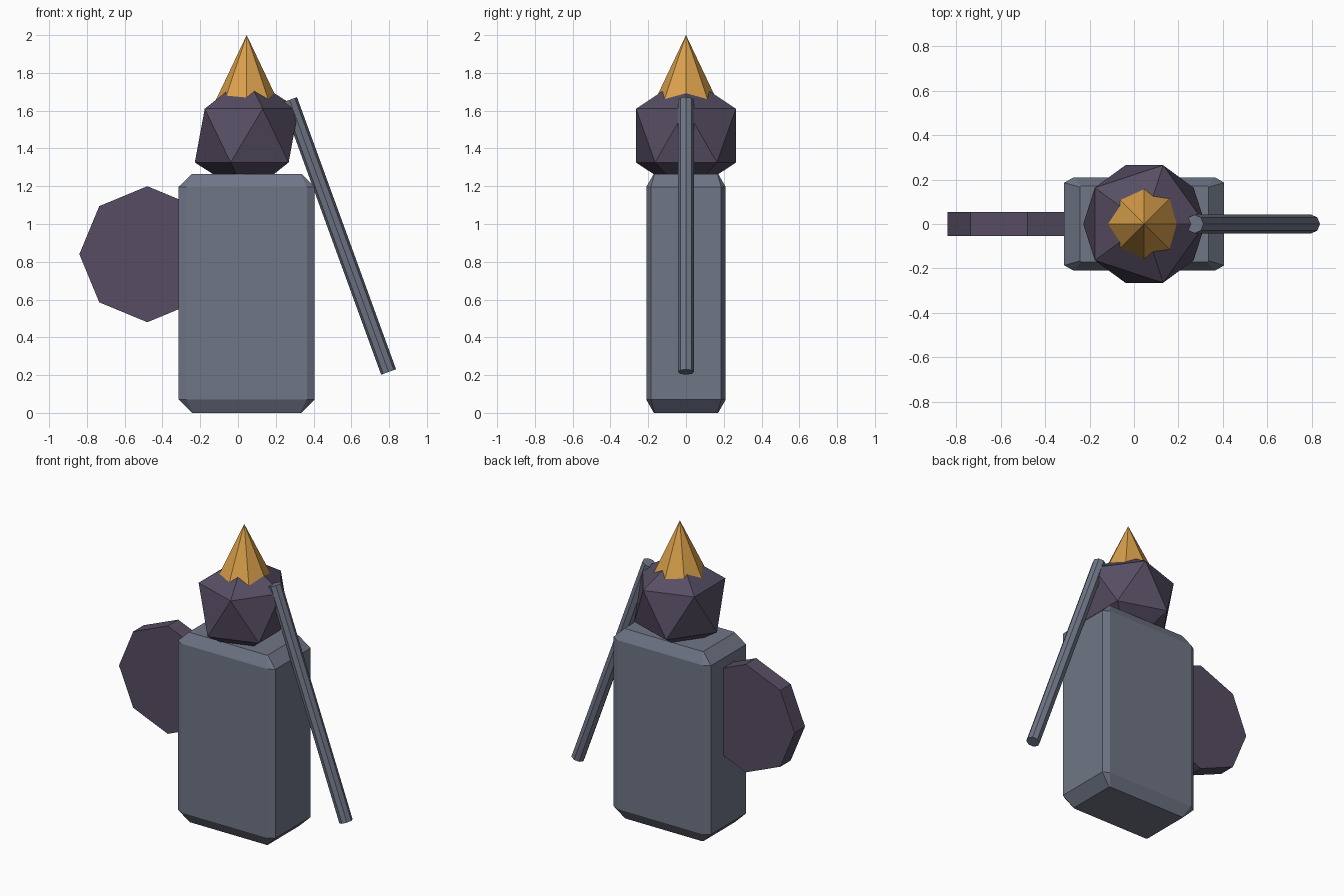
import bpy, bmesh
from math import radians
from mathutils import Matrix, Vector

if "Cube" in bpy.data.objects:
    bpy.data.objects.remove(bpy.data.objects["Cube"])


def material(name, rgb):
    m = bpy.data.materials.new(name)
    m.diffuse_color = (*rgb, 1)
    m.use_nodes = True
    m.node_tree.nodes["Principled BSDF"].inputs["Base Color"].default_value = m.diffuse_color
    return m


STEEL = material("steel", (0.16, 0.18, 0.24))
PURPLE = material("dark_purple", (0.095, 0.075, 0.125))
GOLD = material("gold", (0.70, 0.35, 0.07))


def make(name, bm, mat):
    bmesh.ops.recalc_face_normals(bm, faces=bm.faces[:])
    me = bpy.data.meshes.new(name)
    bm.to_mesh(me)
    bm.free()
    me.materials.append(mat)
    ob = bpy.data.objects.new(name, me)
    bpy.context.collection.objects.link(ob)
    return ob


def prism(name, mat, r1, r2, depth, loc, axis="Z", angle=0):
    """Eight-sided cylinder or cone, turned about one axis."""
    bm = bmesh.new()
    bmesh.ops.create_cone(bm, cap_ends=True, segments=8, radius1=r1, radius2=r2, depth=depth)
    # put a corner exactly on the x axis
    v = max(bm.verts, key=lambda v: v.co.xy.length).co
    turn = Matrix.Rotation(-Vector((1, 0)).angle_signed(v.xy, 0) * -1, 4, "Z")
    bm.transform(Matrix.Translation(loc) @ Matrix.Rotation(radians(angle), 4, axis) @ turn)
    return make(name, bm, mat)


# body: chamfered block, corners cut less along the upright edges
def ring(bm, hx, hy, cx, cy, z):
    pts = []
    for sx, sy in ((1, 1), (-1, 1), (-1, -1), (1, -1)):
        a, b = (sx * hx, sy * (hy - cy)), (sx * (hx - cx), sy * hy)
        pts += [a, b] if sx * sy > 0 else [b, a]
    return [bm.verts.new((x + 0.046, y, z)) for x, y in pts]


bm = bmesh.new()
rings = [ring(bm, 0.29, 0.17, 0.006, 0.004, 0), ring(bm, 0.36, 0.21, 0.042, 0.024, 0.07),
         ring(bm, 0.36, 0.21, 0.042, 0.024, 1.197), ring(bm, 0.29, 0.17, 0.006, 0.004, 1.266)]
for a, b in zip(rings, rings[1:]):
    for i in range(8):
        j = (i + 1) % 8
        bm.faces.new((a[i], a[j], b[j], b[i]))
bm.faces.new(rings[0])
bm.faces.new(rings[-1])
make("body", bm, STEEL)

# head: twenty-sided ball
bm = bmesh.new()
bmesh.ops.create_icosphere(bm, subdivisions=1, radius=1)
bm.transform(Matrix.Translation((0.046, 0, 1.468)) @ Matrix.Diagonal((0.307, 0.311, 0.318, 1)))
make("head", bm, PURPLE)

# pointed hat, round shield and leaning staff
prism("hat", GOLD, 0.19, 0, 0.4, (0.046, 0, 1.8))
prism("shield", PURPLE, 0.36, 0.36, 0.11, (-0.48, 0, 0.84), "X", 90)
prism("staff", STEEL, 0.042, 0.042, 1.533, (0.535, 0, 0.937), "Y", -20)
